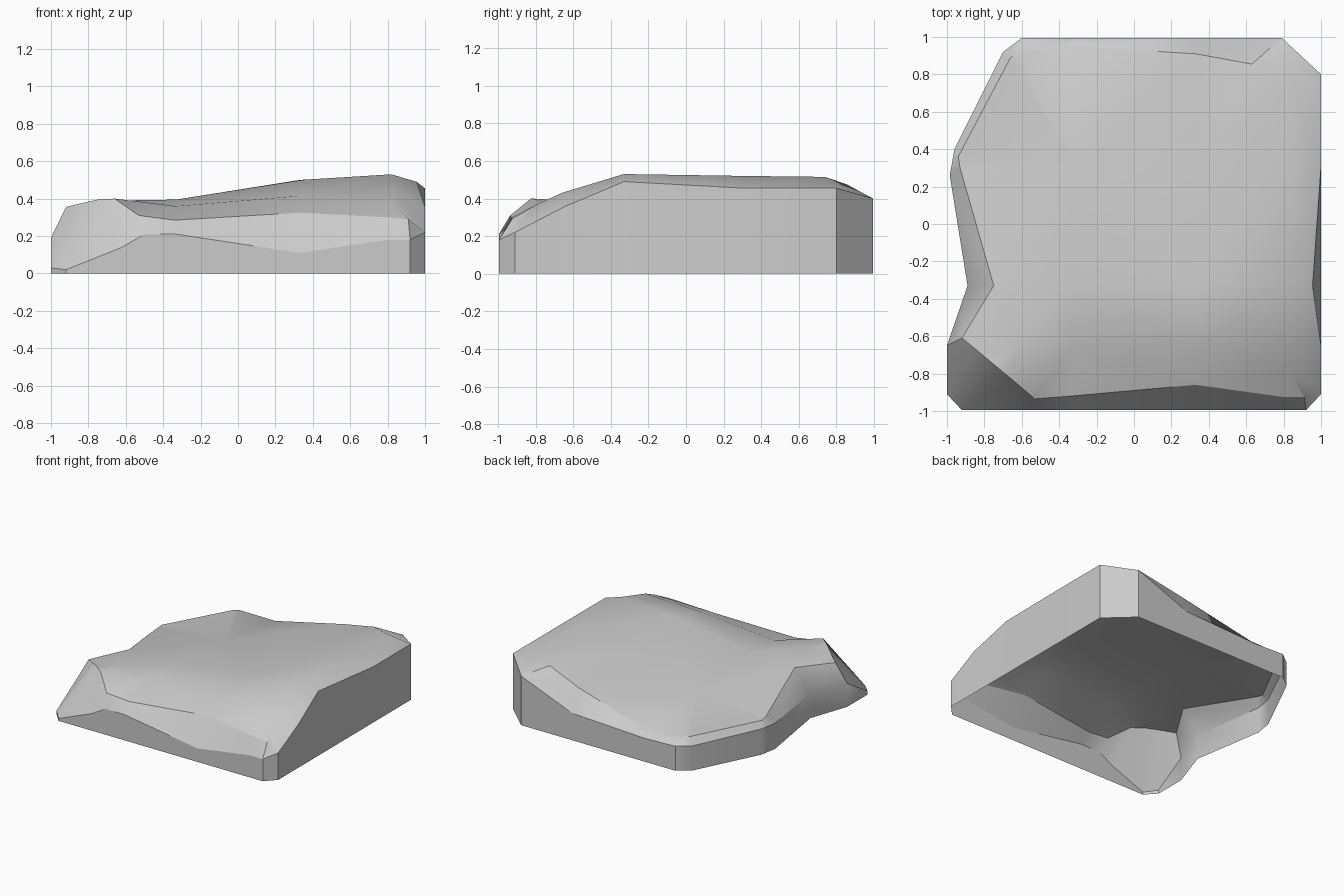
import bpy, bmesh, math
from mathutils import Vector
from mathutils.geometry import delaunay_2d_cdt

if "Cube" in bpy.data.objects:
    bpy.data.objects.remove(bpy.data.objects["Cube"])

# top edge of the upright side walls, counterclockwise from the left front
rim = [(-1, -.65, .19), (-1, -.91, .03), (-.92, -.995, .02), (-.62, -.995, .14),
       (-.5, -.995, .21), (-.33, -.995, .21), (.33, -.995, .11), (.8, -.995, .18),
       (.92, -.995, .18), (1, -.91, .22), (1, -.65, .355), (.955, -.33, .49),
       (1, .31, .455), (1, .8, .455), (.79, .995, .4), (.33, .995, .22),
       (-.33, .995, .19), (-.6, .995, .2), (-.7, .92, .2), (-.96, .4, .21),
       (-.985, .26, .21), (-.89, -.33, .2)]

# inner end of the bevel, point for point with the rim
crest = [(-.92, -.61, .355), (-.84, -.675, .375), (-.75, -.75, .395), (-.66, -.825, .4),
         (-.53, -.935, .31), (-.34, -.92, .285), (.33, -.86, .325), (.8, -.925, .3),
         (.91, -.925, .29), (.83, -.79, .37), (.83, -.66, .43), (.82, -.33, .53),
         (.83, .31, .52), (.82, .74, .515), (.63, .855, .475), (.33, .91, .395),
         (-.33, .95, .23), (-.62, .91, .255), (-.66, .89, .255), (-.94, .36, .26),
         (-.93, .3, .265), (-.75, -.33, .375)]

# a few height points across the top
inner = [(-.64, -.64, .39), (-.33, -.66, .36), (.33, -.66, .415),
         (-.33, -.33, .395), (.33, -.33, .5), (-.33, .33, .31), (.33, .33, .44)]

bm = bmesh.new()
n = len(rim)

# the foot is the rim dropped to the ground (straight on the right side)
foot = [(1 if x > .94 else x, y, 0) for x, y, z in rim]
loops = [[bm.verts.new(p) for p in loop] for loop in (foot, rim, crest)]

# walls and bevel; the underside stays open
for low, high in zip(loops, loops[1:]):
    for i in range(n):
        j = (i + 1) % n
        bm.faces.new((low[i], low[j], high[j], high[i]))

# top surface inside the crest
top = loops[2] + [bm.verts.new(p) for p in inner]
_, _, faces, origin, _, _ = delaunay_2d_cdt(
    [Vector(v.co[:2]) for v in top], [(i, (i + 1) % n) for i in range(n)], [], 1, 1e-5)
for f in faces:
    face = bm.faces.new([top[origin[k][0]] for k in f])
    face.normal_update()
    if face.normal.z < 0:
        face.normal_flip()

mesh = bpy.data.meshes.new("rock_slab")
bm.to_mesh(mesh)
bm.free()
slab = bpy.data.objects.new("rock_slab", mesh)
bpy.context.collection.objects.link(slab)
bpy.context.view_layer.objects.active = slab
slab.select_set(True)
bpy.ops.object.shade_smooth_by_angle(angle=math.radians(30))

# keep the large faces looking flat
weighted = slab.modifiers.new("flat_faces", 'WEIGHTED_NORMAL')
weighted.keep_sharp = True
